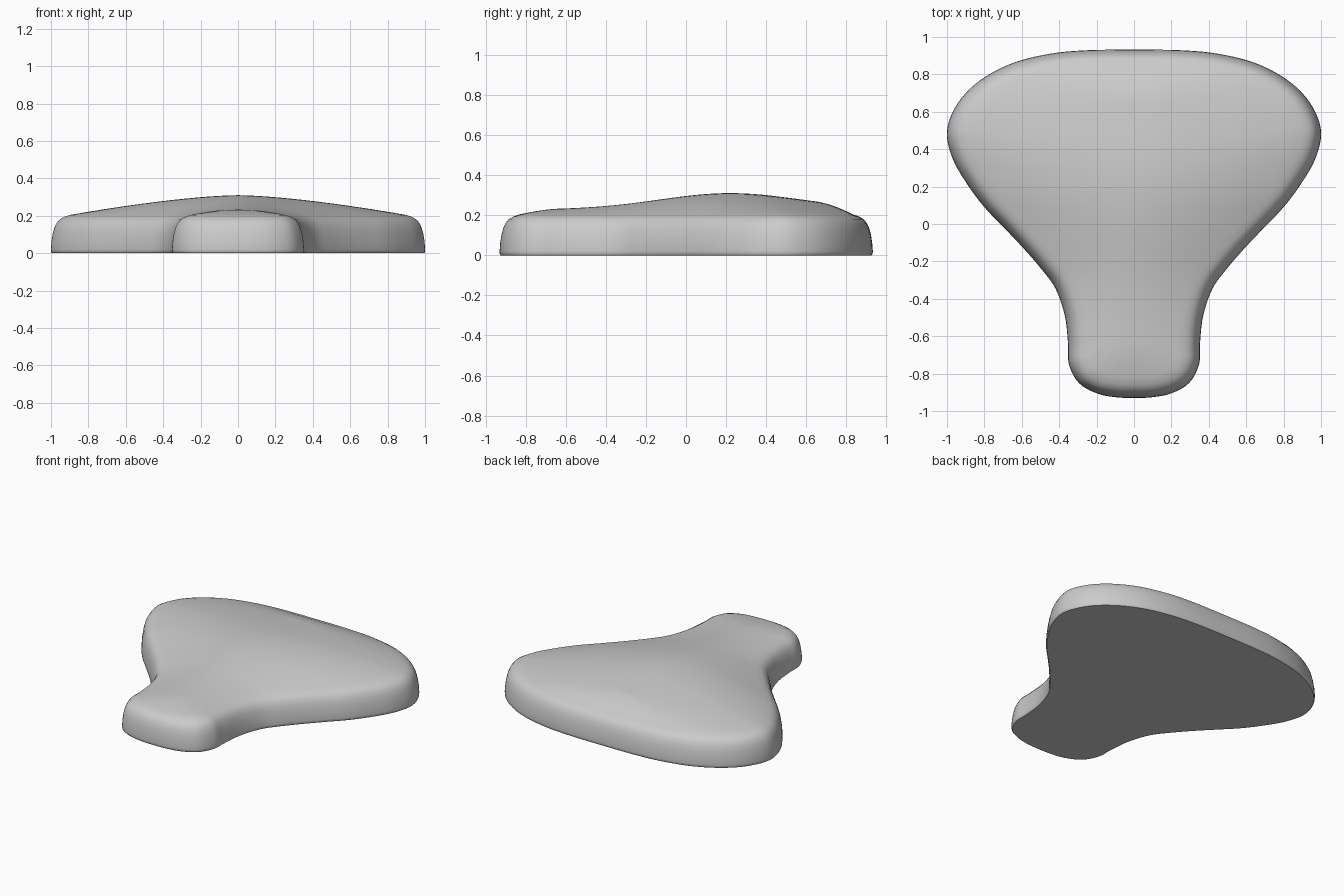
import bpy, bmesh, math
from mathutils import Vector

if "Cube" in bpy.data.objects:
    bpy.data.objects.remove(bpy.data.objects["Cube"])

# Right half of the plan outline, back centre to front centre
half = [(0, .932), (.25, .929), (.45, .91), (.65, .86), (.82, .77), (.94, .65), (1.0, .5),
        (.97, .35), (.89, .21), (.8, .09), (.7, -.015), (.6, -.12), (.5, -.235), (.42, -.345),
        (.37, -.49), (.353, -.64), (.348, -.75), (.295, -.85), (.2, -.905), (.1, -.926), (0, -.93)]
ctrl = [Vector(p) for p in half] + [Vector((-x, y)) for x, y in half[-2:0:-1]]
STEPS = 5


def smooth_loop(pts):
    out, n = [], len(pts)
    for i in range(n):
        a, b, c, d = (pts[(i + k) % n] for k in (-1, 0, 1, 2))
        for s in range(STEPS):
            t = s / STEPS
            out.append(.5 * (2 * b + (c - a) * t + (2 * a - 5 * b + 4 * c - d) * t * t
                             + (3 * b - a - 3 * c + d) * t ** 3))
    return out


def crown(y):
    return .228 + .082 * math.exp(-((y - .22) / .5) ** 2)


outline = smooth_loop(ctrl)
n = len(outline)
inward = []
for i in range(n):
    t = (outline[(i + 1) % n] - outline[i - 1]).normalized()
    inward.append(Vector((t.y, -t.x)))

# Rounded side wall: (inset, height)
wall = [(.006, 0), (.001, .006), (0, .02), (.003, .06), (.009, .1), (.018, .135),
        (.03, .16), (.046, .18), (.07, .194), (.1, .204)]
rings = [[(*(p + m * d), z) for p, m in zip(outline, inward)] for d, z in wall]

# Domed top, from the rim in to a ridge along the centre line
rim = rings[-1]
LEVELS = 12
for k in range(1, LEVELS + 1):
    t = k / LEVELS
    ring = []
    for x, y, z in rim:
        ridge_y = .75 * y
        h = z + (crown(ridge_y) - z) * (1 - (1 - t) ** 1.6)
        ring.append((x * (1 - t), y + (ridge_y - y) * t, h))
    rings.append(ring)

bm = bmesh.new()
rows = [[bm.verts.new(p) for p in r] for r in rings]
for a, b in zip(rows, rows[1:]):
    for i in range(n):
        j = (i + 1) % n
        bm.faces.new((a[j], a[i], b[i], b[j]))
bm.faces.new(rows[0])
bmesh.ops.remove_doubles(bm, verts=rows[-1], dist=.0005)
bmesh.ops.recalc_face_normals(bm, faces=bm.faces)

mesh = bpy.data.meshes.new("saddle_pad")
bm.to_mesh(mesh)
bm.free()
pad = bpy.data.objects.new("saddle_pad", mesh)
bpy.context.collection.objects.link(pad)
bpy.context.view_layer.objects.active = pad
pad.select_set(True)
bpy.ops.object.shade_smooth_by_angle(angle=math.radians(40))
